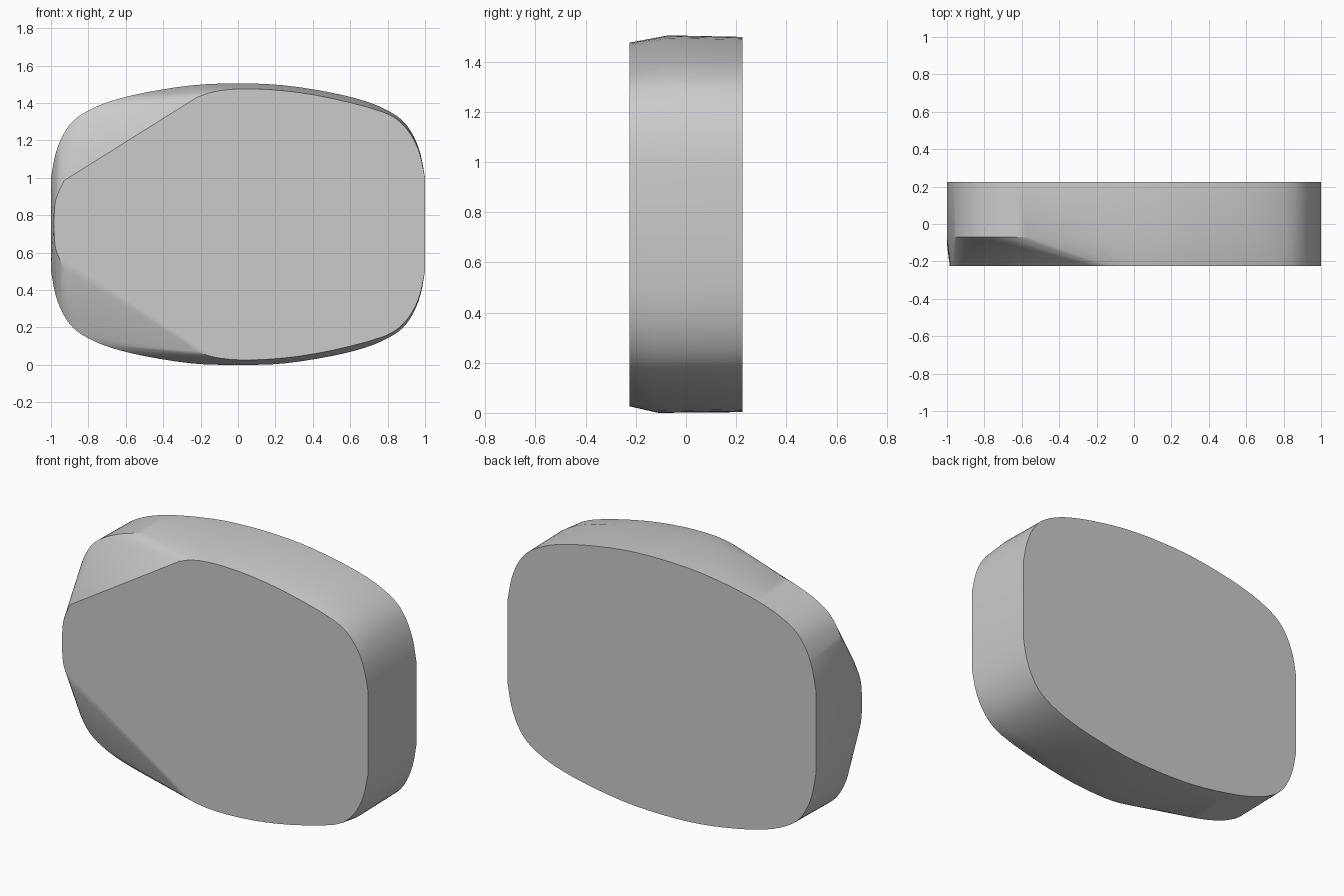
import bpy, bmesh, math
from mathutils import Vector

if "Cube" in bpy.data.objects:
    bpy.data.objects.remove(bpy.data.objects["Cube"])

H = 1.505  # overall height


def smooth_run(pts, n=3):
    """Catmull-Rom curve through the given (x, z) points."""
    p = [Vector(q) for q in pts]
    p = [2 * p[0] - p[1]] + p + [2 * p[-1] - p[-2]]
    out = []
    for i in range(1, len(p) - 2):
        a, b, c, d = p[i - 1:i + 3]
        for k in range(n):
            t = k / n
            out.append(0.5 * (2 * b + (c - a) * t + (2 * a - 5 * b + 4 * c - d) * t * t
                              + (3 * b - a - 3 * c + d) * t ** 3))
    return out + [p[-2]]


def add_section(bm, run, y, bottom_y, shrink=0.0):
    """Add a half outline and its mirror about mid height."""
    for x, z in run:
        z -= shrink
        bm.verts.new((x, y, z))
        bm.verts.new((x, bottom_y, max(0, H - 0.003 - z)))


# Full rounded outline, left quarter mirrored to the right
quarter = [(-1, 1.0), (-.975, 1.13), (-.935, 1.23), (-.88, 1.305), (-.8, 1.36),
           (-.68, 1.41), (-.5, 1.455), (-.25, 1.494), (0, H)]
outer = smooth_run(quarter + [(-x, z) for x, z in quarter[-2::-1]])

# Front outline: nose on the left, then the top curve; the gap is the corner cut
nose = smooth_run([(-.985, .7525), (-.975, .88), (-.93, .985)])
top = smooth_run([(-.22, 1.43), (-.13, 1.46), (.02, 1.476), (.25, 1.465), (.5, 1.425),
                  (.78, 1.35), (.895, 1.27), (.965, 1.15), (1, 1.0)])

bm = bmesh.new()
add_section(bm, outer, .225, .225, .006)
add_section(bm, outer, -.07, -.11)
add_section(bm, nose + top, -.225, -.225)
res = bmesh.ops.convex_hull(bm, input=bm.verts[:])
bmesh.ops.delete(bm, geom=list({e for e in res["geom_interior"] + res["geom_unused"]
                                if isinstance(e, bmesh.types.BMVert)}), context='VERTS')
bmesh.ops.dissolve_limit(bm, angle_limit=math.radians(0.5), verts=bm.verts[:], edges=bm.edges[:])
bmesh.ops.recalc_face_normals(bm, faces=bm.faces[:])

mesh = bpy.data.meshes.new("rounded_slab")
bm.to_mesh(mesh)
bm.free()
slab = bpy.data.objects.new("rounded_slab", mesh)
bpy.context.collection.objects.link(slab)
bpy.context.view_layer.objects.active = slab
slab.select_set(True)
bpy.ops.object.shade_smooth_by_angle(angle=math.radians(30))
